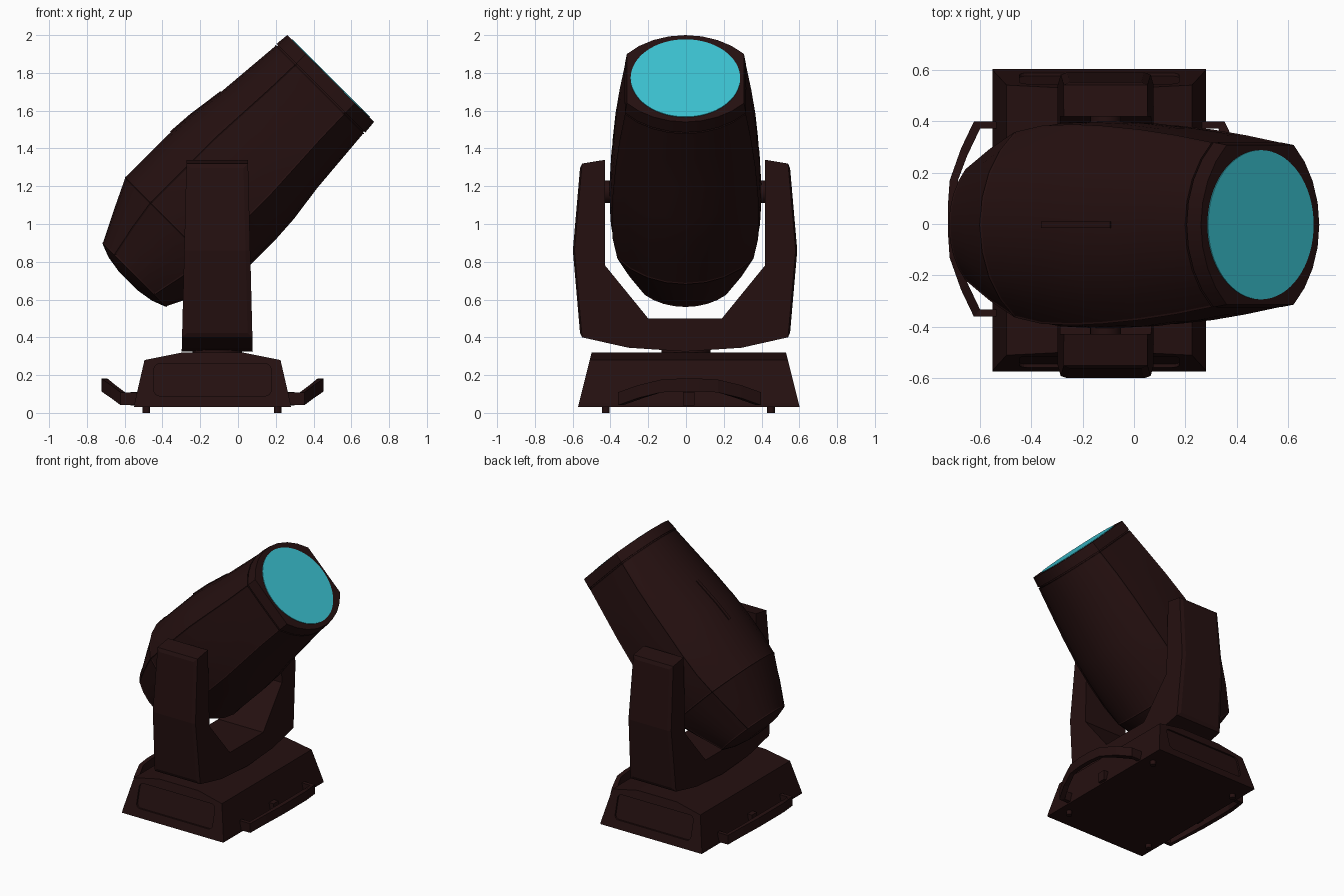
import bpy, bmesh, math
from mathutils import Vector, Matrix

if "Cube" in bpy.data.objects:
    bpy.data.objects.remove(bpy.data.objects["Cube"], do_unlink=True)


def material(name, rgb):
    m = bpy.data.materials.new(name)
    m.use_nodes = True
    m.diffuse_color = (*rgb, 1)
    m.node_tree.nodes["Principled BSDF"].inputs["Base Color"].default_value = (*rgb, 1)
    return m


HOUSING = material("dark brown housing", (0.018, 0.005, 0.005))
GLASS = material("cyan lens", (0.045, 0.55, 0.65))
S = math.sqrt(0.5)
PIVOT_X = -0.11
BASE_X, BASE_Y = -0.135, 0.015


def finish(name, bm, mat=HOUSING, smooth=None):
    bmesh.ops.recalc_face_normals(bm, faces=bm.faces)
    me = bpy.data.meshes.new(name)
    bm.to_mesh(me)
    bm.free()
    me.materials.append(mat)
    ob = bpy.data.objects.new(name, me)
    bpy.context.collection.objects.link(ob)
    if smooth:
        bpy.ops.object.select_all(action="DESELECT")
        bpy.context.view_layer.objects.active = ob
        ob.select_set(True)
        bpy.ops.object.shade_smooth_by_angle(angle=math.radians(smooth))
    return ob


def loft(rings):
    """Skin a list of equal rings, cap both ends; return bmesh and rows of faces."""
    bm = bmesh.new()
    rows = [[bm.verts.new(p) for p in r] for r in rings]
    n = len(rows[0])
    faces = [[bm.faces.new((a[i], a[(i + 1) % n], b[(i + 1) % n], b[i]))
              for i in range(n)] for a, b in zip(rows, rows[1:])]
    bm.faces.new(rows[0])
    bm.faces.new(rows[-1])
    bmesh.ops.recalc_face_normals(bm, faces=bm.faces)
    return bm, faces


def box(name, centre, size):
    bm = bmesh.new()
    bmesh.ops.create_cube(bm, size=1, matrix=Matrix.Translation(centre) @ Matrix.Diagonal((*size, 1)))
    return finish(name, bm)


def cylinder(name, centre, axis, radius, depth, mat=HOUSING, sides=32):
    bm = bmesh.new()
    turn = Vector((0, 0, 1)).rotation_difference(Vector(axis)).to_matrix().to_4x4()
    bmesh.ops.create_cone(bm, cap_ends=True, segments=sides, radius1=radius, radius2=radius,
                          depth=depth, matrix=Matrix.Translation(centre) @ turn)
    return finish(name, bm, mat, 40)


def head_point(u, y, v):
    """u runs along the tilted optical axis, v across it, measured from the lens."""
    return (0.49 + (u - v) * S, y - 0.003, 1.77 + (u + v) * S)


# Base: trapezoid profile with sloping front and back walls
half = [(0.415, 0.03), (0.413, 0.05), (0.36, 0.28), (0.16, 0.32)]
profile = half + [(-x, z) for x, z in reversed(half)]
ends = []
for s in (-1, 1):
    ends.append([(BASE_X + x, BASE_Y + s * (0.587 - 0.25 * (z - 0.03)), z) for x, z in profile])
bm, _ = loft(ends)
base = finish("base", bm)

# Rounded recesses in the front and back walls of the base
bm = bmesh.new()
for s in (-1, 1):
    ring = []
    for cx, cz, start in ((1, 1, 0), (-1, 1, 90), (-1, -1, 180), (1, -1, 270)):
        for k in range(5):
            a = math.radians(start + k * 22.5)
            ring.append((BASE_X + cx * 0.28 + 0.03 * math.cos(a), 0.175 + cz * 0.055 + 0.03 * math.sin(a)))
    part, _ = loft([[(x, BASE_Y + s * (0.594 - 0.25 * z + d), z) for x, z in ring] for d in (-0.012, 0.05)])
    me = bpy.data.meshes.new("recess")
    part.to_mesh(me)
    part.free()
    bm.from_mesh(me)
    bpy.data.meshes.remove(me)
cutter = finish("recess_cutter", bm)
cutter.hide_render = True
cut = base.modifiers.new("recess", "BOOLEAN")
cut.operation, cut.solver, cut.object = "DIFFERENCE", "EXACT", cutter
bpy.ops.object.select_all(action="DESELECT")
bpy.context.view_layer.objects.active = base
base.select_set(True)
bpy.ops.object.modifier_apply(modifier=cut.name)
bpy.data.objects.remove(cutter, do_unlink=True)

# Feet
for x in (-0.485, 0.21):
    for y in (-0.425, 0.45):
        cylinder("foot", (x, y, 0.018), (0, 0, 1), 0.02, 0.036, sides=12)

# Carry handles: bowed bars rising outwards, one on each side
bow = [(0.39, 0.365), (0.475, 0.365), (0.525, 0.26), (0.565, 0.15), (0.572, 0.05)]
path = bow + [(x, -y) for x, y in reversed(bow)]
for s, side in ((1, "left"), (-1, "right")):
    rings = []
    for x, y in path:
        rise = 0.075 + max(0, x - 0.475) * 0.75
        ox, oy = (0.016, 0) if abs(y) < 0.2 else (0.012, math.copysign(0.014, y))
        rings.append([(BASE_X + s * (x + k * ox), BASE_Y + 0.004 + y + k * oy, rise + h)
                      for k, h in ((-1, -0.034), (1, -0.034), (1, 0.034), (-1, 0.034))])
    bm, _ = loft(rings)
    finish(side + "_handle", bm)
    box(side + "_latch", (BASE_X + s * 0.41, BASE_Y, 0.075), (0.05, 0.06, 0.07))

# Turntable between base and yoke
cylinder("turntable", (PIVOT_X, 0, 0.33), (0, 0, 1), 0.13, 0.05)

# Yoke: U profile, wider at the foot, with raised chamfered outer panels
outer = [(0.545, 1.32), (0.585, 0.86), (0.545, 0.40), (0.30, 0.345)]
inner = [(0.195, 0.50), (0.423, 0.78), (0.423, 1.34)]
profile = (outer + [(0, 0.325)] + [(-y, z) for y, z in reversed(outer)]
           + [(-y, z) for y, z in reversed(inner)] + inner)
bm, _ = loft([[(PIVOT_X + s * (0.188 - 0.025 * (z - 0.33)), y - 0.005, z) for y, z in profile]
              for s in (-1, 1)])
for s in (-1, 1):
    panel = [f for f in bm.faces if f.normal.y * s > 0.9 and f.calc_center_median().y * s > 0.5]
    bmesh.ops.inset_region(bm, faces=panel, thickness=0.025, depth=0.009, use_even_offset=True)
finish("yoke", bm)

# Tilt pivots
for s in (-1, 1):
    cylinder("tilt_pivot", (PIVOT_X, s * 0.405, 1.17), (0, 1, 0), 0.06, 0.07)


def section(u, w, k, h, b, scale=1):
    """Bowed top and bottom with corners at (w, k), and lightly bulged sides."""
    r = (w * w + (h - k) ** 2) / (2 * (h - k))
    a = math.asin(min(1, w / r))
    top = [(r * math.sin(a * (1 - i / 4)), h - r + r * math.cos(a * (1 - i / 4))) for i in range(8)]
    side = [(-w - b * (1 - t * t), k * t) for t in (1, 0.5, 0, -0.5)]
    loop = top + side
    loop += [(-y, -v) for y, v in loop]
    return [head_point(u, y * scale, v * scale) for y, v in loop]


# Head: front bezel, seam groove, swelling body and domed tail in one skin
front = (0.32, 0.185, 0.332, 0.002)
tail = (0.215, 0.15, 0.24, 0.04)
stations = [
    (0, 0.31, 0.184, 0.325, 0),
    (-0.072, *front),
    (-0.072, *front, 0.97),
    (-0.080, *front, 0.97),
    (-0.080, *front),
    (-0.27, 0.348, 0.19, 0.348, 0.005),
    (-0.46, 0.370, 0.20, 0.364, 0.010),
    (-0.66, 0.385, 0.21, 0.392, 0.015),
    (-0.82, 0.390, 0.21, 0.402, 0.017),
    (-0.99, 0.385, 0.21, 0.402, 0.018),
    (-1.139, 0.360, 0.21, 0.402, 0.022),
    (-1.30, 0.295, 0.185, 0.325, 0.03),
    (-1.47, *tail),
    (-1.50, *tail, 0.68),
    (-1.515, *tail, 0.3),
]
bm, rows = loft([section(*s) for s in stations])
# Shallow sunk panels leave seams along the corners
for first, last in ((0, 8), (8, 12), (12, 20), (20, 24)):
    for lo, hi in ((4, 10), (10, 12)):
        panel = [f for row in rows[lo:hi] for f in row[first:last]]
        bmesh.ops.inset_region(bm, faces=panel, thickness=0.007, depth=-0.004, use_even_offset=True)
finish("head", bm, smooth=25)

# Lens: thin disc on the front of the bezel
cylinder("lens", head_point(0.001, 0, 0), (1, 0, 1), 0.29, 0.006, GLASS, 64)

# Narrow vent strip along the top of the head
bm, _ = loft([[head_point(u, y, v + d) for y, d in ((-0.012, -0.01), (0.012, -0.01), (0.012, 0.003), (-0.012, 0.003))]
              for u, v in ((-0.46, 0.362), (-0.66, 0.39), (-0.80, 0.400))])
finish("top_vent", bm)
